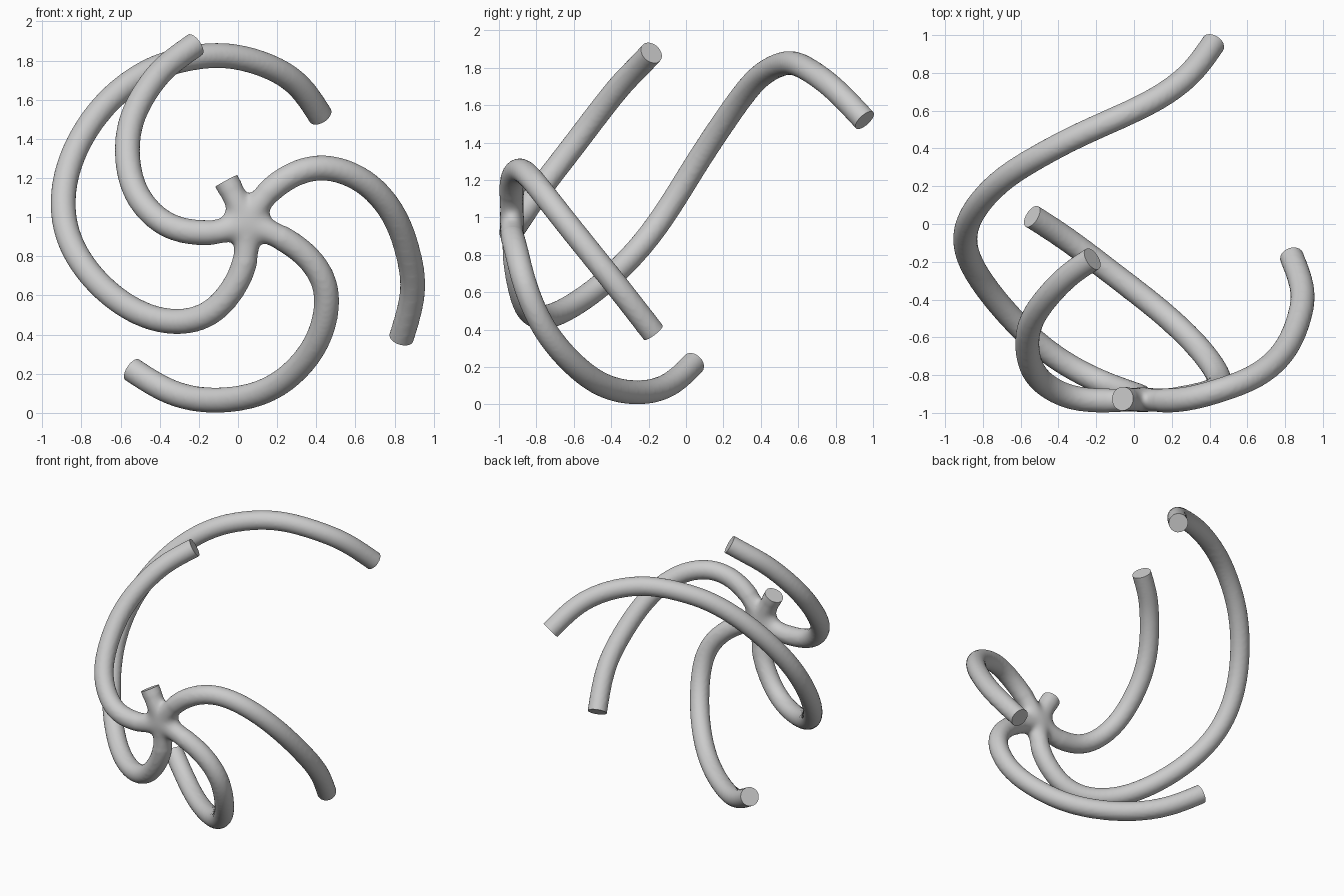
import bpy, bmesh
from mathutils import Vector, Matrix

if "Cube" in bpy.data.objects:
    bpy.data.objects.remove(bpy.data.objects["Cube"])

R = 0.065
HUB = Vector((0.045, -0.93, 0.97))

# Centre lines of the curling arms, each starting at the hub
ARMS = [
    [(0.14, -0.935, 1.11), (0.28, -0.925, 1.215), (0.455, -0.88, 1.25), (0.65, -0.80, 1.175),
     (0.795, -0.67, 1.01), (0.87, -0.51, 0.81), (0.89, -0.35, 0.61), (0.835, -0.175, 0.385)],
    [(0.19, -0.93, 0.91), (0.34, -0.905, 0.81), (0.445, -0.86, 0.64), (0.425, -0.765, 0.42),
     (0.31, -0.62, 0.235), (0.12, -0.445, 0.105), (-0.13, -0.25, 0.065), (-0.35, -0.085, 0.11),
     (-0.54, 0.04, 0.22)],
    [(0.035, -0.915, 0.78), (-0.03, -0.89, 0.63), (-0.14, -0.85, 0.515), (-0.3, -0.775, 0.467),
     (-0.5, -0.64, 0.51), (-0.7, -0.44, 0.65), (-0.845, -0.24, 0.85), (-0.893, -0.08, 1.07),
     (-0.845, 0.07, 1.31), (-0.7, 0.23, 1.55), (-0.5, 0.36, 1.72), (-0.3, 0.465, 1.80),
     (-0.08, 0.565, 1.825), (0.13, 0.67, 1.78), (0.3, 0.80, 1.68), (0.42, 0.955, 1.52)],
    [(-0.11, -0.935, 0.925), (-0.29, -0.925, 0.935), (-0.43, -0.875, 1.01), (-0.53, -0.78, 1.15),
     (-0.565, -0.635, 1.34), (-0.53, -0.49, 1.53), (-0.43, -0.355, 1.70), (-0.33, -0.26, 1.80),
     (-0.22, -0.185, 1.88)],
    [(0.0, -0.93, 1.07), (-0.06, -0.925, 1.185)],
]


def tangents(p):
    """Tangents of a curvature-continuous spline through the points."""
    n = len(p)
    m = [p[min(i + 1, n - 1)] - p[max(i - 1, 0)] for i in range(n)]
    for _ in range(40):
        m[0] = (3 * (p[1] - p[0]) - m[1]) / 2
        for i in range(1, n - 1):
            m[i] = (3 * (p[i + 1] - p[i - 1]) - m[i - 1] - m[i + 1]) / 4
        m[-1] = (3 * (p[-1] - p[-2]) - m[-2]) / 2
    return m


def tube(bm, pts, radius):
    """Sweep a round section along a smooth path, a little past its tip; return the tip direction."""
    m = tangents(pts)
    d = m[-1].normalized()
    pts = pts + [pts[-1] + d * 0.05]
    m.append(d * 0.05)
    cu = bpy.data.curves.new("path", 'CURVE')
    cu.dimensions = '3D'
    cu.bevel_depth, cu.bevel_resolution = radius, 6
    cu.resolution_u, cu.use_fill_caps = 10, True
    sp = cu.splines.new('BEZIER')
    sp.bezier_points.add(len(pts) - 1)
    for i, bp in enumerate(sp.bezier_points):
        bp.handle_left_type = bp.handle_right_type = 'FREE'
        bp.co = pts[i]
        bp.handle_left = pts[i] - m[i] / 3
        bp.handle_right = pts[i] + (d * 0.017 if i >= len(pts) - 2 else m[i] / 3)
    sp.bezier_points[-1].handle_left = pts[-1] - d * 0.017
    ob = bpy.data.objects.new("path", cu)
    bpy.context.collection.objects.link(ob)
    dg = bpy.context.evaluated_depsgraph_get()
    me = bpy.data.meshes.new_from_object(ob.evaluated_get(dg))
    bm.from_mesh(me)
    bpy.data.objects.remove(ob)
    bpy.data.meshes.remove(me)
    return d


# Arms run slightly long so the ends can be cut square afterwards
bm = bmesh.new()
tips = []
for arm in ARMS:
    pts = [HUB] + [Vector(p) for p in arm]
    tips.append((pts[-1], tube(bm, pts, R)))

# Flattened core where the arms meet
bmesh.ops.create_uvsphere(bm, u_segments=24, v_segments=12, radius=1,
                          matrix=Matrix.Translation(HUB) @ Matrix.Diagonal((0.13, 0.068, 0.13, 1)))
bmesh.ops.remove_doubles(bm, verts=bm.verts, dist=0.0005)
me = bpy.data.meshes.new("curling_arms")
bm.to_mesh(me)
bm.free()
obj = bpy.data.objects.new("curling_arms", me)
bpy.context.collection.objects.link(obj)

# Fuse into one skin
rem = obj.modifiers.new("fuse", 'REMESH')
rem.mode, rem.voxel_size = 'VOXEL', 0.013
dg = bpy.context.evaluated_depsgraph_get()
fused = bpy.data.meshes.new_from_object(obj.evaluated_get(dg))
obj.modifiers.clear()
obj.data = fused

# Blend the junction, lightly relax the arms, then cut the ends flat
bm = bmesh.new()
bm.from_mesh(fused)
near = [v for v in bm.verts if (v.co - HUB).length < 0.2]
for verts, steps in ((near, 12), (bm.verts, 2)):
    for _ in range(steps):
        bmesh.ops.smooth_vert(bm, verts=verts, factor=0.5,
                              use_axis_x=True, use_axis_y=True, use_axis_z=True)
for tip, d in tips:
    faces = [f for f in bm.faces if (f.calc_center_median() - tip).length < 0.13]
    geom = list({v for f in faces for v in f.verts}) + list({e for f in faces for e in f.edges}) + faces
    bmesh.ops.bisect_plane(bm, geom=geom, plane_co=tip, plane_no=d, clear_outer=True)
    rim = [e for e in bm.edges if e.is_boundary]
    bmesh.ops.holes_fill(bm, edges=rim, sides=0)
bmesh.ops.recalc_face_normals(bm, faces=bm.faces)
bm.to_mesh(fused)
bm.free()

bpy.context.view_layer.objects.active = obj
obj.select_set(True)
bpy.ops.object.shade_smooth_by_angle(angle=0.7)
